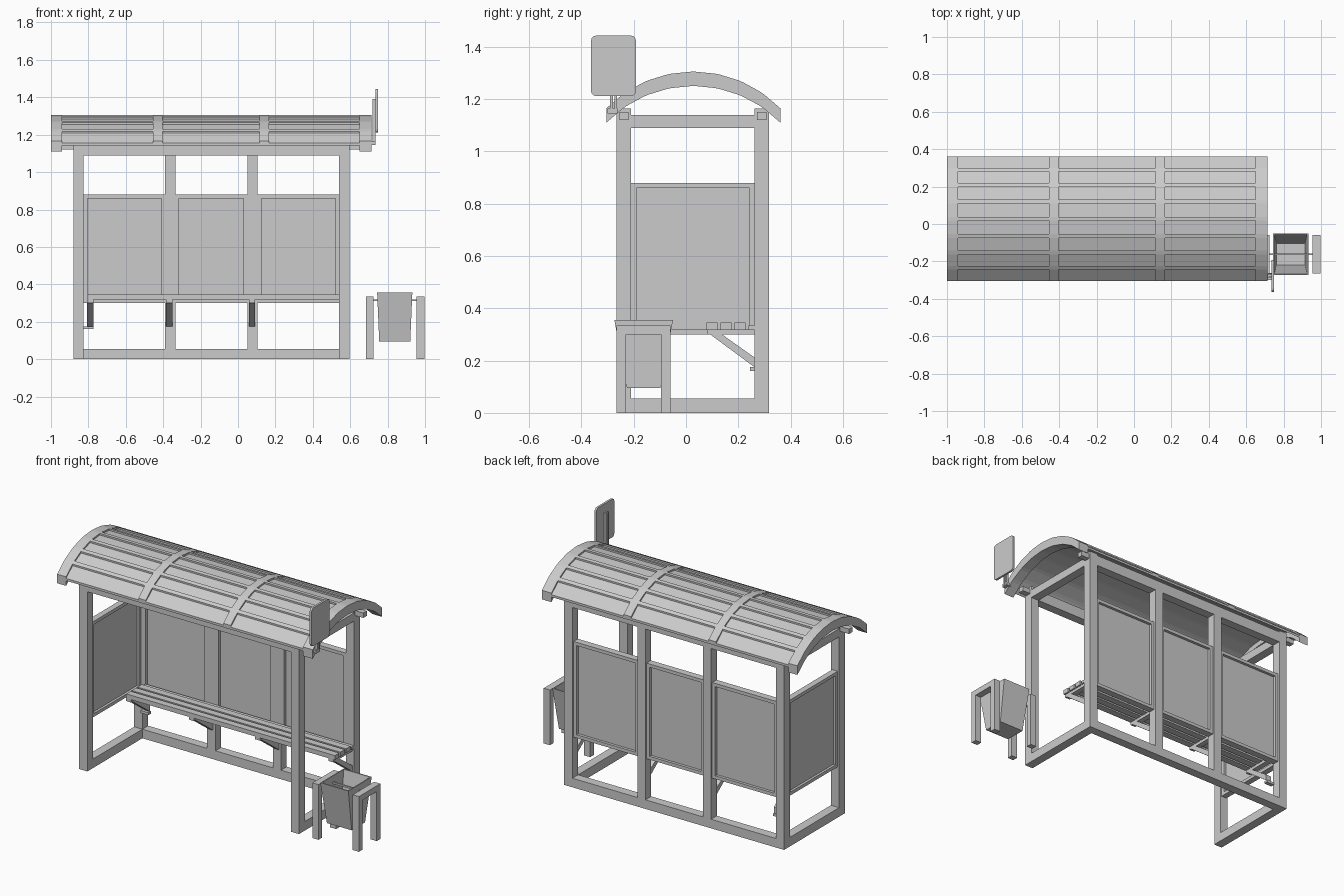
import bpy, bmesh
from math import sin, cos, radians
from mathutils import Matrix

old = bpy.data.objects.get("Cube")
if old:
    bpy.data.objects.remove(old)

grey = bpy.data.materials.new("light_grey")
grey.use_nodes = True
grey.diffuse_color = (0.6, 0.6, 0.6, 1)
grey.node_tree.nodes["Principled BSDF"].inputs["Base Color"].default_value = (0.6, 0.6, 0.6, 1)


def finish(name, bm):
    bmesh.ops.recalc_face_normals(bm, faces=bm.faces)
    mesh = bpy.data.meshes.new(name)
    bm.to_mesh(mesh)
    bm.free()
    mesh.materials.append(grey)
    obj = bpy.data.objects.new(name, mesh)
    bpy.context.collection.objects.link(obj)
    return obj


def add_box(bm, x, y, z):
    size = [b - a for a, b in (x, y, z)]
    mid = [(a + b) / 2 for a, b in (x, y, z)]
    bmesh.ops.create_cube(bm, size=1, matrix=Matrix.Translation(mid) @ Matrix.Diagonal((*size, 1)))


def box(name, x, y, z):
    bm = bmesh.new()
    add_box(bm, x, y, z)
    return finish(name, bm)


def add_prism(bm, outline, x):
    """Extrude a (y, z) outline between two x positions."""
    ends = [[bm.verts.new((px, y, z)) for y, z in outline] for px in x]
    bm.faces.new(ends[0])
    bm.faces.new(ends[1])
    n = len(outline)
    for i in range(n):
        j = (i + 1) % n
        bm.faces.new((ends[0][i], ends[0][j], ends[1][j], ends[1][i]))


def prism(name, outline, x):
    bm = bmesh.new()
    add_prism(bm, outline, x)
    return finish(name, bm)


# Frame layout
T = 0.055
LEFT, RIGHT = (-0.88, -0.825), (0.54, 0.595)
FRONT, BACK = (-0.265, -0.21), (0.262, 0.317)
MIDS = [(-0.39, -0.335), (0.05, 0.105)]
SPAN_X, SPAN_Y = (LEFT[1], RIGHT[0]), (FRONT[1], BACK[0])

# Posts and side beams
for side, x in (("right", LEFT), ("left", RIGHT)):
    box(f"front_post_{side}", x, FRONT, (0, 1.165))
    box(f"back_post_{side}", x, BACK, (0, 1.165))
    box(f"side_foot_{side}", x, SPAN_Y, (0, T))
    box(f"side_top_beam_{side}", x, SPAN_Y, (1.09, 1.14))
for x in MIDS:
    box("back_middle_post", x, BACK, (T, 1.09))

# Long beams
box("back_foot", SPAN_X, BACK, (0, T))
for name, y in (("front", FRONT), ("back", BACK)):
    box(f"{name}_top_beam", SPAN_X, y, (1.09, 1.155))
    box(f"{name}_roof_rail", (-0.94, 0.65), (y[0] + 0.01, y[1] - 0.01), (1.12, 1.15))

# Wall panels: a thin sheet held in a narrow frame
Z = (0.3, 0.88)
E = 0.02


def framed(name, a, depth, along_x):
    bm = bmesh.new()
    mid = sum(depth) / 2
    sheet = (mid - 0.004, mid + 0.004)

    def bar(u, d, z):
        add_box(bm, *((u, d, z) if along_x else (d, u, z)))
    bar((a[0], a[0] + E), depth, Z)
    bar((a[1] - E, a[1]), depth, Z)
    inner = (a[0] + E, a[1] - E)
    bar(inner, depth, (Z[0], Z[0] + E))
    bar(inner, depth, (Z[1] - E, Z[1]))
    bar(inner, sheet, (Z[0] + E, Z[1] - E))
    finish(name, bm)


edges = [LEFT, *MIDS, RIGHT]
for a, b in zip(edges, edges[1:]):
    framed("back_panel", (a[1], b[0]), (0.264, 0.306), True)
framed("side_panel", SPAN_Y, (-0.871, -0.834), False)

# Bench slats and brackets
for i in range(4):
    y = 0.078 + i * 0.054
    top = 0.345 if i < 3 else 0.335
    box("bench_slat", (-0.805, 0.595), (y, min(y + 0.042, 0.262)), (0.318, top))
for x in (-0.79, -0.367, 0.075, 0.568):
    span = (x - 0.017, x + 0.017)
    box("bench_arm", span, (0.08, 0.264), (0.3, 0.32))
    prism("bench_brace", [(0.09, 0.302), (0.262, 0.175), (0.262, 0.212), (0.135, 0.302)], span)
box("bench_end_fixing", (-0.825, -0.773), (0.245, 0.27), (0.16, 0.175))

# Arched roof
RADIUS, CY, CZ, HALF, ROWS = 0.466, 0.028, 0.839, 45.6, 8
STEP = 2 * HALF / ROWS
STRIP = 1.3
angles = [-HALF]
for i in range(1, ROWS):
    angles += [-HALF + i * STEP - STRIP, -HALF + i * STEP + STRIP]
angles.append(HALF)


def arc(depth, degs):
    return [(CY + RADIUS * sin(radians(a)), CZ + RADIUS * cos(radians(a)) - depth) for a in degs]


def arch(name, x, top, bottom, degs=angles):
    return prism(name, arc(top, degs) + arc(bottom, degs)[::-1], x)


arch("roof_sheet", (-0.94, 0.65), 0.01, 0.024)
ribs = [(-1, -0.94), (-0.455, -0.405), (0.115, 0.165), (0.65, 0.715)]
for i, x in enumerate(ribs):
    arch("roof_rib", x, 0, T if i in (0, 3) else 0.024)
for a, b in zip(ribs, ribs[1:]):
    for i in range(1, ROWS):
        arch("roof_strip", (a[1], b[0]), 0, 0.012, angles[2 * i - 1:2 * i + 1])

# Sign plate with rounded corners, on its bracket
corners = [(-0.21, 1.425, 0), (-0.345, 1.425, 90), (-0.345, 1.23, 180), (-0.21, 1.23, 270)]
plate = [(y + 0.018 * cos(radians(s + d)), z + 0.018 * sin(radians(s + d)))
         for y, z, s in corners for d in (0, 30, 60, 90)]
prism("sign_plate", plate, (0.735, 0.748))
for y in (-0.29, -0.274):
    box("sign_bar", (0.72, 0.736), (y, y + 0.01), (1.15, 1.39))
box("sign_foot", (0.705, 0.735), (-0.3, -0.262), (1.145, 1.165))

# Litter bin stands
for x in ((0.685, 0.725), (0.955, 0.997)):
    prism("bin_stand", [(-0.265, 0), (-0.23, 0), (-0.23, 0.3), (-0.095, 0.3), (-0.095, 0),
                        (-0.06, 0), (-0.06, 0.335), (-0.265, 0.335)], x)
box("bin_axle", (0.72, 0.96), (-0.167, -0.157), (0.31, 0.32))

# Tapered open bin
bm = bmesh.new()
rings = []
for hx, hy, z in ((0.083, 0.064, 0.095), (0.094, 0.112, 0.355), (0.088, 0.105, 0.355), (0.077, 0.058, 0.103)):
    rings.append([bm.verts.new((0.838 + sx * hx, -0.162 + sy * hy, z))
                  for sx, sy in ((-1, -1), (1, -1), (1, 1), (-1, 1))])
for low, high in zip(rings, rings[1:]):
    for i in range(4):
        j = (i + 1) % 4
        bm.faces.new((low[i], low[j], high[j], high[i]))
bm.faces.new(rings[0])
bm.faces.new(rings[3])
finish("litter_bin", bm)
